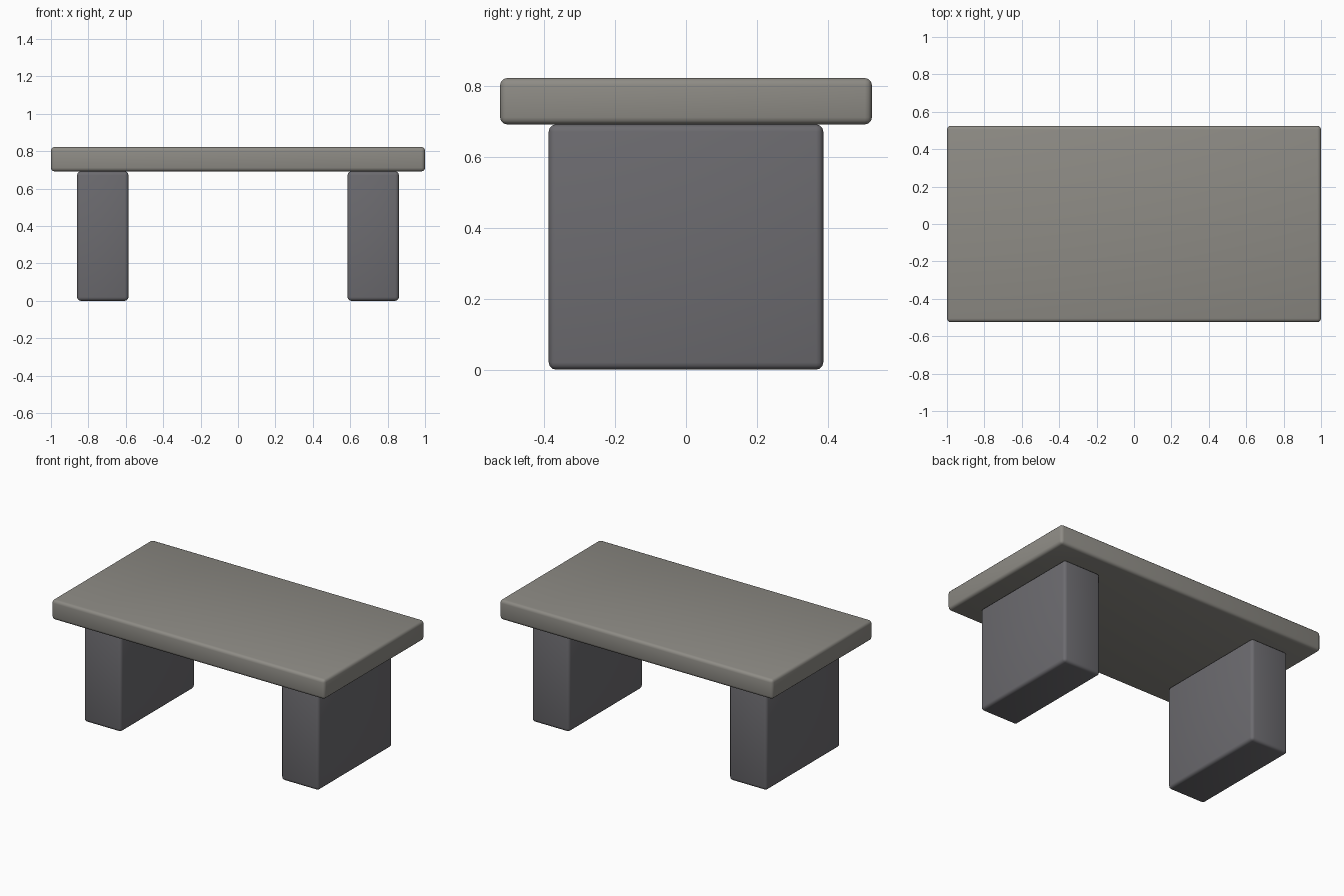
import bpy

if "Cube" in bpy.data.objects:
    bpy.data.objects.remove(bpy.data.objects["Cube"])


def material(name, rgb):
    mat = bpy.data.materials.new(name)
    mat.diffuse_color = (*rgb, 1)
    mat.use_nodes = True
    mat.node_tree.nodes["Principled BSDF"].inputs["Base Color"].default_value = mat.diffuse_color
    return mat


def rounded_block(name, size, location, mat, radius=0.02):
    bpy.ops.mesh.primitive_cube_add(size=1, location=location)
    obj = bpy.context.object
    obj.name = name
    obj.scale = size
    bpy.ops.object.transform_apply(location=False, rotation=False, scale=True)
    bevel = obj.modifiers.new("rounded_edges", 'BEVEL')
    bevel.width = radius
    bevel.segments = 3
    bpy.ops.object.modifier_apply(modifier=bevel.name)
    bpy.ops.object.shade_smooth_by_angle()
    obj.data.materials.append(mat)
    return obj


slab_grey = material("slab_stone", (0.27, 0.26, 0.235))
leg_grey = material("leg_stone", (0.15, 0.147, 0.16))

LEG_H, TOP_T = 0.692, 0.131

# Table slab
rounded_block("table_top", (2.0, 1.05, TOP_T), (0, 0, LEG_H + TOP_T / 2), slab_grey)

# Block legs
for side, sx in (("left", -1), ("right", 1)):
    rounded_block(f"{side}_leg", (0.275, 0.775, LEG_H),
                  (sx * 0.723, 0, LEG_H / 2), leg_grey)
